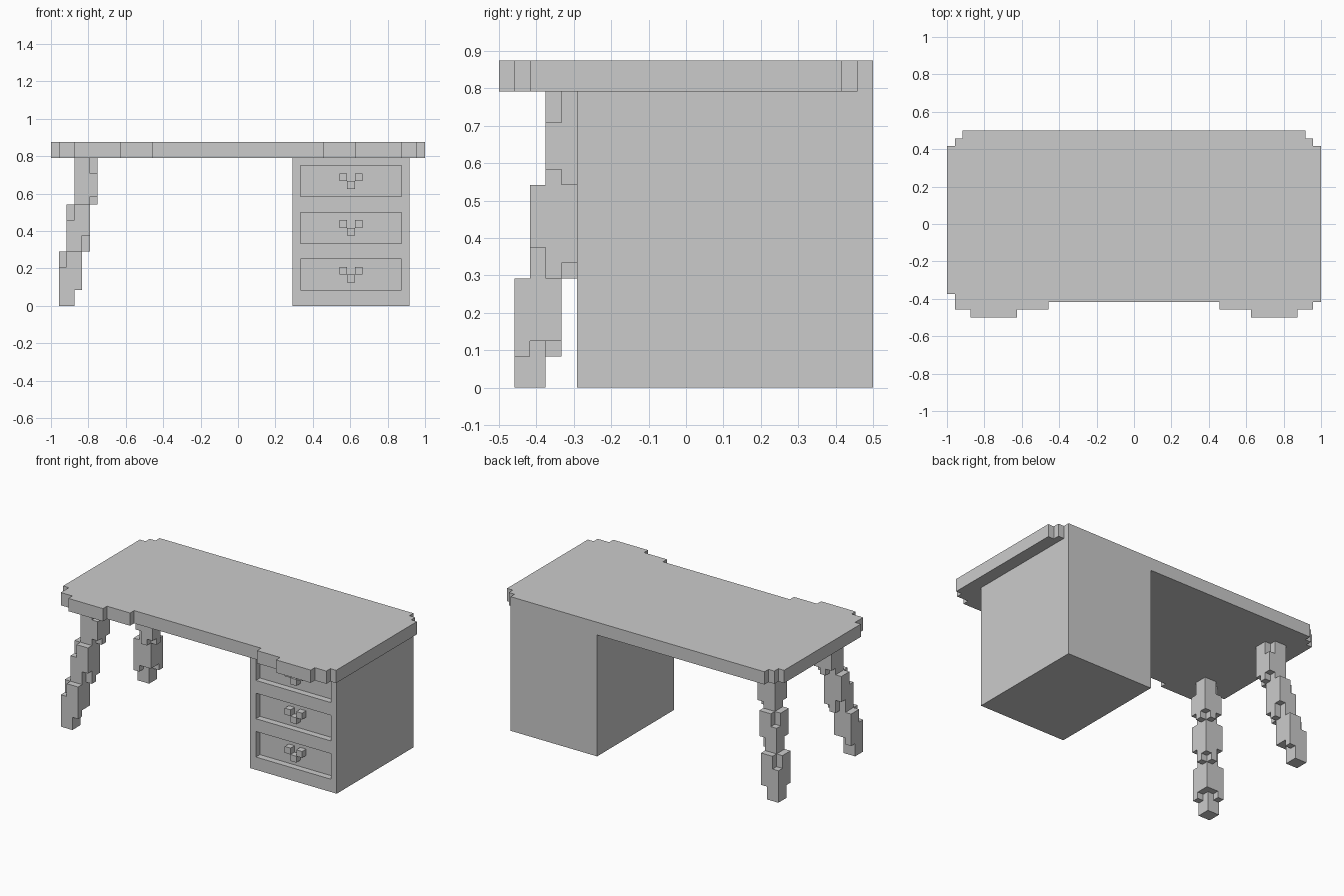
import bpy, bmesh
from itertools import product

if "Cube" in bpy.data.objects:
    bpy.data.objects.remove(bpy.data.objects["Cube"])

U = 1 / 24  # the model sits on a grid of 1/24 unit


def add_object(name, bm):
    bmesh.ops.recalc_face_normals(bm, faces=bm.faces)
    mesh = bpy.data.meshes.new(name)
    bm.to_mesh(mesh)
    bm.free()
    ob = bpy.data.objects.new(name, mesh)
    bpy.context.collection.objects.link(ob)
    return ob


def box(name, lo, hi):
    bm = bmesh.new()
    bmesh.ops.create_cube(bm, size=1)
    for v in bm.verts:
        v.co = [(lo[i] if v.co[i] < 0 else hi[i]) * U for i in range(3)]
    return add_object(name, bm)


def cells(x0, x1, y0, y1, z0, z1):
    return set(product(range(x0, x1), range(y0, y1), range(z0, z1)))


def block_object(name, solid):
    """Skin a set of unit blocks with their exposed faces only."""
    bm = bmesh.new()
    verts = {}
    for c in solid:
        for axis, side in product(range(3), (0, 1)):
            n = list(c)
            n[axis] += 2 * side - 1
            if tuple(n) in solid:
                continue
            ring = []
            for a, b in ((0, 0), (1, 0), (1, 1), (0, 1)):
                p = list(c)
                p[axis] += side
                p[(axis + 1) % 3] += a
                p[(axis + 2) % 3] += b
                p = tuple(p)
                if p not in verts:
                    verts[p] = bm.verts.new([k * U for k in p])
                ring.append(verts[p])
            bm.faces.new(ring if side else ring[::-1])
    bmesh.ops.dissolve_limit(bm, angle_limit=0.01, verts=bm.verts, edges=bm.edges)
    return add_object(name, bm)


# Tabletop: stepped outline extruded upward
outline = [(-22, 12), (-22, 11), (-23, 11), (-23, 10), (-24, 10), (-24, -9),
           (-23, -9), (-23, -11), (-21, -11), (-21, -12), (-15, -12), (-15, -11),
           (-11, -11), (-11, -10), (11, -10), (11, -11), (15, -11), (15, -12),
           (21, -12), (21, -11), (23, -11), (23, -10), (24, -10), (24, 10),
           (23, 10), (23, 11), (22, 11), (22, 12)]
bm = bmesh.new()
base = bm.faces.new([bm.verts.new((x * U, y * U, 19 * U)) for x, y in outline])
ext = bmesh.ops.extrude_face_region(bm, geom=[base], use_keep_orig=True)
for v in ext["geom"]:
    if isinstance(v, bmesh.types.BMVert):
        v.co.z = 21 * U
add_object("tabletop", bm)

# Drawer cabinet with three recessed drawer fronts and their handles
cabinet = box("drawer_cabinet", (7, -7, 0), (22, 12, 19))
for i, z in enumerate((2, 8, 14)):
    cutter = box(f"recess_cutter_{i}", (8, -9, z), (21, -6, z + 4))
    cutter.hide_render = True
    cutter.hide_viewport = True
    mod = cabinet.modifiers.new("recess", "BOOLEAN")
    mod.operation = "DIFFERENCE"
    mod.solver = "EXACT"
    mod.object = cutter
    for j, (x, dz) in enumerate(((13, 2), (14, 1), (15, 2))):
        box(f"drawer_handle_{i}_{j}", (x, -7, z + dz), (x + 1, -6, z + dz + 1))

# Splayed front leg: three stepped segments and a small foot
leg = (cells(-21, -18, -9, -6, 13, 19) | cells(-22, -19, -10, -7, 7, 13)
       | cells(-23, -20, -11, -8, 2, 7) | cells(-23, -21, -11, -9, 0, 2))
# Notches in the side, inner and outer corners of each segment
leg -= cells(-19, -18, -9, -8, 17, 19) | cells(-21, -20, -7, -6, 17, 19)
leg -= cells(-19, -18, -9, -8, 13, 14) | cells(-21, -20, -7, -6, 13, 14)
leg -= cells(-19, -18, -7, -6, 13, 14) | cells(-22, -21, -10, -9, 11, 13)
leg -= cells(-20, -19, -10, -9, 7, 9) | cells(-22, -21, -8, -7, 7, 9)
leg -= cells(-20, -19, -8, -7, 7, 8) | cells(-23, -22, -11, -10, 5, 7)
leg -= cells(-21, -20, -10, -8, 2, 3) | cells(-22, -21, -9, -8, 2, 3)
block_object("front_leg", leg)

# Back leg mirrors the front one
block_object("back_leg", {(x, -2 - y, z) for x, y, z in leg})
